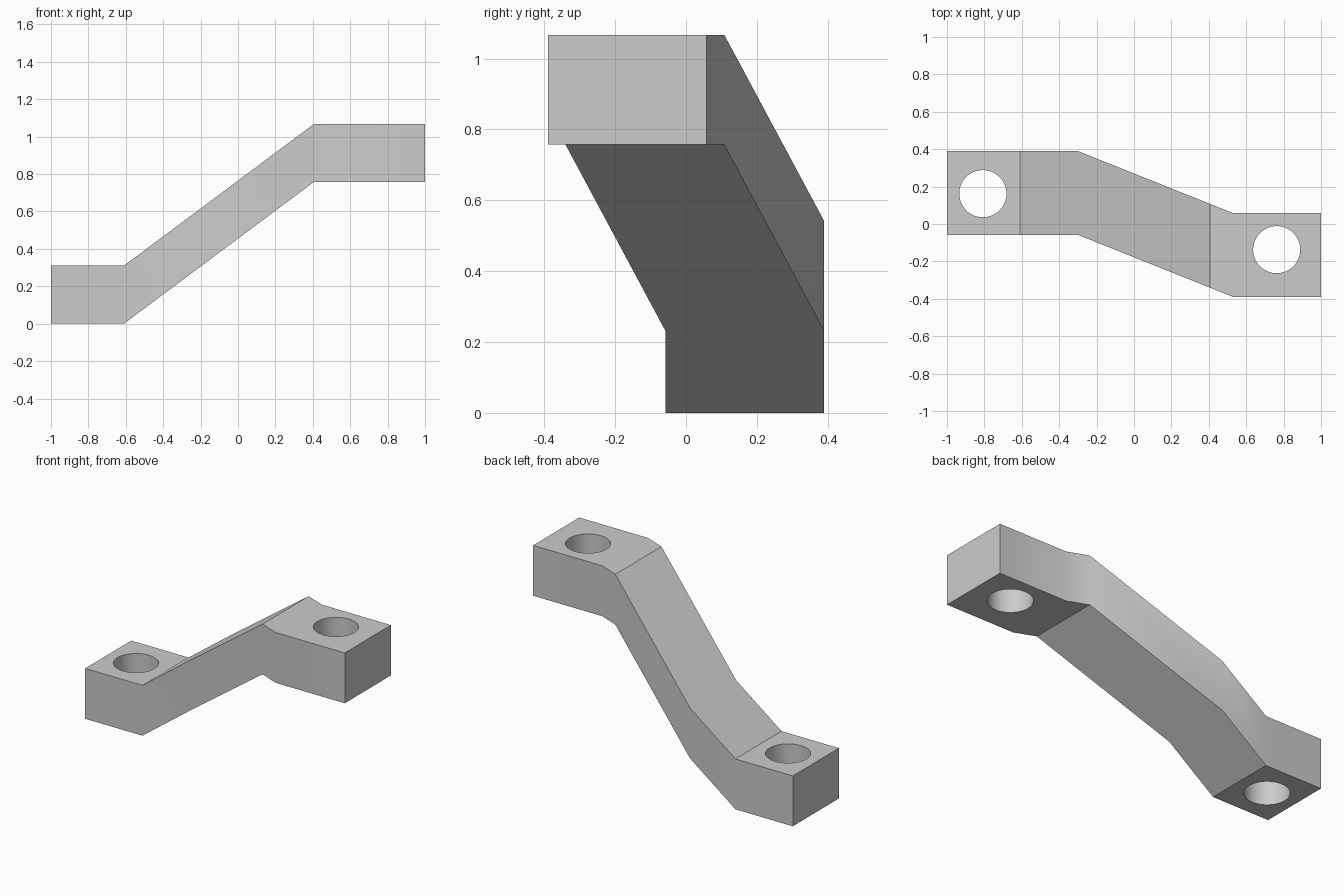
import bpy
import bmesh
from math import radians

default = bpy.data.objects.get("Cube")
if default:
    bpy.data.objects.remove(default, do_unlink=True)

WIDTH, HEIGHT = 0.448, 0.31

# Plain grey finish
grey = bpy.data.materials.new("light_grey")
grey.use_nodes = True
colour = (0.6, 0.6, 0.6, 1)
grey.diffuse_color = colour
grey.node_tree.nodes["Principled BSDF"].inputs["Base Color"].default_value = colour


def ramp(x, x0, x1, a, b):
    t = min(max((x - x0) / (x1 - x0), 0), 1)
    return a + (b - a) * t


# Arm: a rectangular section swept along x, jogging in y and rising in z
bm = bmesh.new()
rings = []
for x in (-1, -0.61, -0.3, 0.405, 0.53, 1):
    y = ramp(x, -0.3, 0.53, -0.058, -0.39)
    z = ramp(x, -0.61, 0.405, 0, 0.757)
    corners = ((y, z), (y + WIDTH, z), (y + WIDTH, z + HEIGHT), (y, z + HEIGHT))
    rings.append([bm.verts.new((x, cy, cz)) for cy, cz in corners])
for a, b in zip(rings, rings[1:]):
    for i in range(4):
        j = (i + 1) % 4
        bm.faces.new((a[i], a[j], b[j], b[i]))
bm.faces.new(rings[0])
bm.faces.new(rings[-1])
bmesh.ops.recalc_face_normals(bm, faces=bm.faces)
mesh = bpy.data.meshes.new("offset_arm")
bm.to_mesh(mesh)
bm.free()
mesh.materials.append(grey)
arm = bpy.data.objects.new("offset_arm", mesh)
bpy.context.collection.objects.link(arm)


# Bolt holes through both end pads
def drill(x, y, z):
    bpy.ops.mesh.primitive_cylinder_add(vertices=64, radius=0.126, depth=0.6,
                                        location=(x, y, z))
    cutter = bpy.context.object
    cutter.name = "hole_cutter"
    cutter.hide_render = True
    cutter.data.materials.append(grey)
    hole = arm.modifiers.new("bolt_hole", "BOOLEAN")
    hole.operation = "DIFFERENCE"
    hole.solver = "EXACT"
    hole.object = cutter
    bpy.ops.object.select_all(action="DESELECT")
    arm.select_set(True)
    bpy.context.view_layer.objects.active = arm
    bpy.ops.object.modifier_apply(modifier=hole.name)
    bpy.data.objects.remove(cutter, do_unlink=True)


drill(-0.808, 0.162, HEIGHT / 2)
drill(0.763, -0.137, 0.757 + HEIGHT / 2)

# Soft side bends and bores, crisp edges elsewhere
bpy.ops.object.shade_smooth_by_angle(angle=radians(30))
